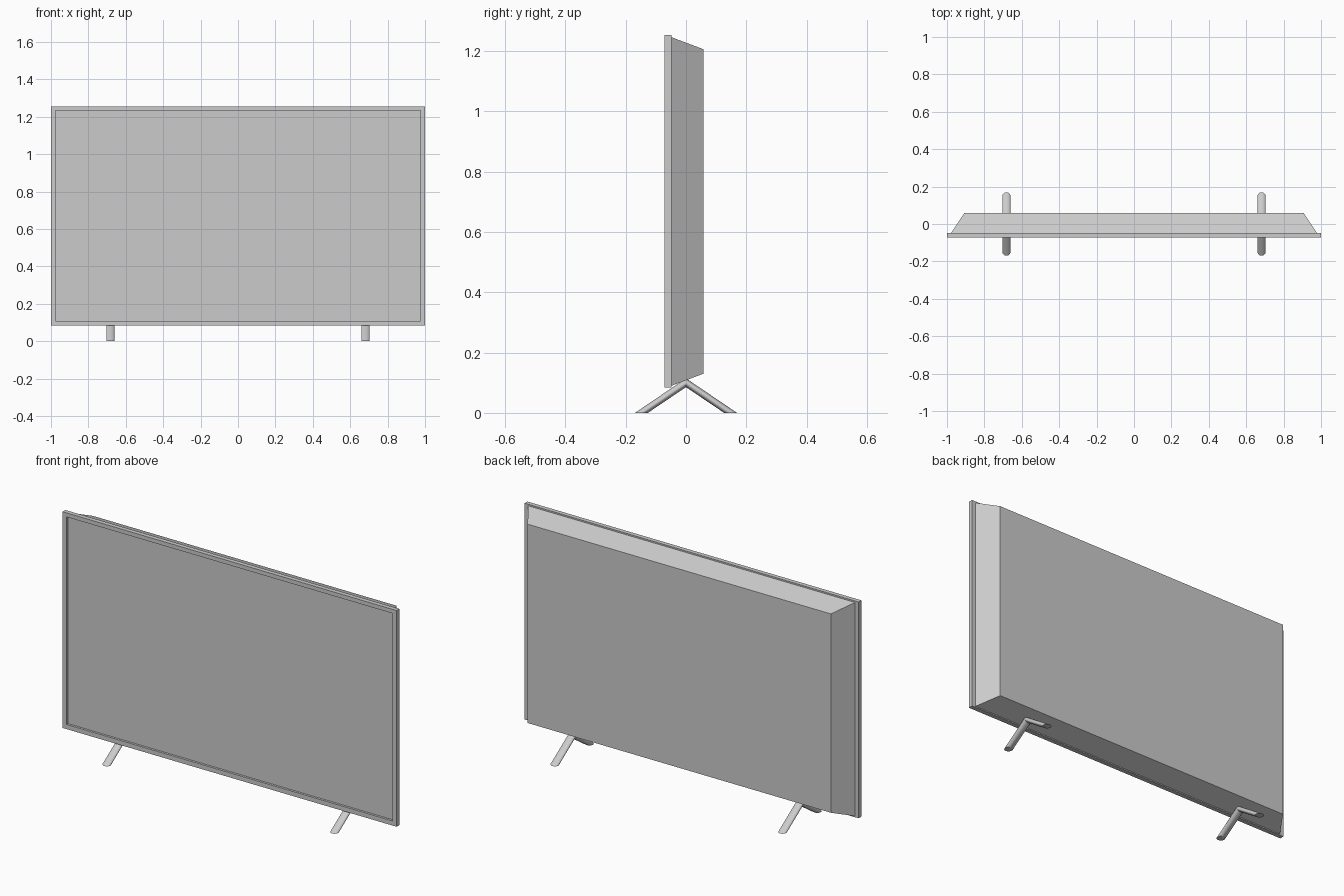
import bpy, bmesh, math

if "Cube" in bpy.data.objects:
    bpy.data.objects.remove(bpy.data.objects["Cube"])


def loft(name, rings, closed=False):
    """Bridge successive point rings with quads; cap the ends unless closed."""
    bm = bmesh.new()
    loops = [[bm.verts.new(p) for p in ring] for ring in rings]
    n = len(loops[0])
    pairs = list(zip(loops, loops[1:]))
    if closed:
        pairs.append((loops[-1], loops[0]))
    else:
        bm.faces.new(loops[0])
        bm.faces.new(loops[-1])
    for a, b in pairs:
        for i in range(n):
            j = (i + 1) % n
            bm.faces.new((a[i], a[j], b[j], b[i]))
    bmesh.ops.recalc_face_normals(bm, faces=bm.faces)
    mesh = bpy.data.meshes.new(name)
    bm.to_mesh(mesh)
    bm.free()
    obj = bpy.data.objects.new(name, mesh)
    bpy.context.collection.objects.link(obj)
    return obj


def rect(half_x, z0, z1, y):
    return [(-half_x, y, z0), (half_x, y, z0), (half_x, y, z1), (-half_x, y, z1)]


FRONT, REAR = -0.072, -0.048
OUTER = (1.0, 0.084, 1.254)
INNER = (0.976, 0.109, 1.232)

# Bezel frame around the display
loft("bezel_frame", [rect(*OUTER, REAR), rect(*OUTER, FRONT),
                     rect(*INNER, FRONT), rect(*INNER, REAR)], closed=True)

# Display panel, set slightly back inside the bezel
loft("screen", [rect(*INNER, -0.06), rect(*INNER, REAR)])

# Tapered rear housing
loft("back_housing", [rect(0.978, 0.09, 1.246, REAR),
                      rect(0.908, 0.13, 1.206, 0.058)])

# Bent legs: round feet on the floor, mitred where they meet under the housing
RADIUS, SPREAD, APEX, SIDES = 0.0215, 0.148, 0.1, 32
angles = [2 * math.pi * i / SIDES for i in range(SIDES)]
for side, x in (("left", -0.682), ("right", 0.682)):
    def foot(sign):
        return [(x + RADIUS * math.cos(a), sign * (SPREAD + RADIUS * math.sin(a)), 0)
                for a in angles]
    slope = APEX / SPREAD
    top = [(x + RADIUS * math.cos(a), 0, APEX + RADIUS * slope * math.sin(a))
           for a in angles]
    leg = loft(side + "_leg", [foot(-1), top, foot(1)])
    bpy.ops.object.select_all(action='DESELECT')
    leg.select_set(True)
    bpy.context.view_layer.objects.active = leg
    bpy.ops.object.shade_smooth_by_angle(angle=math.radians(35))
